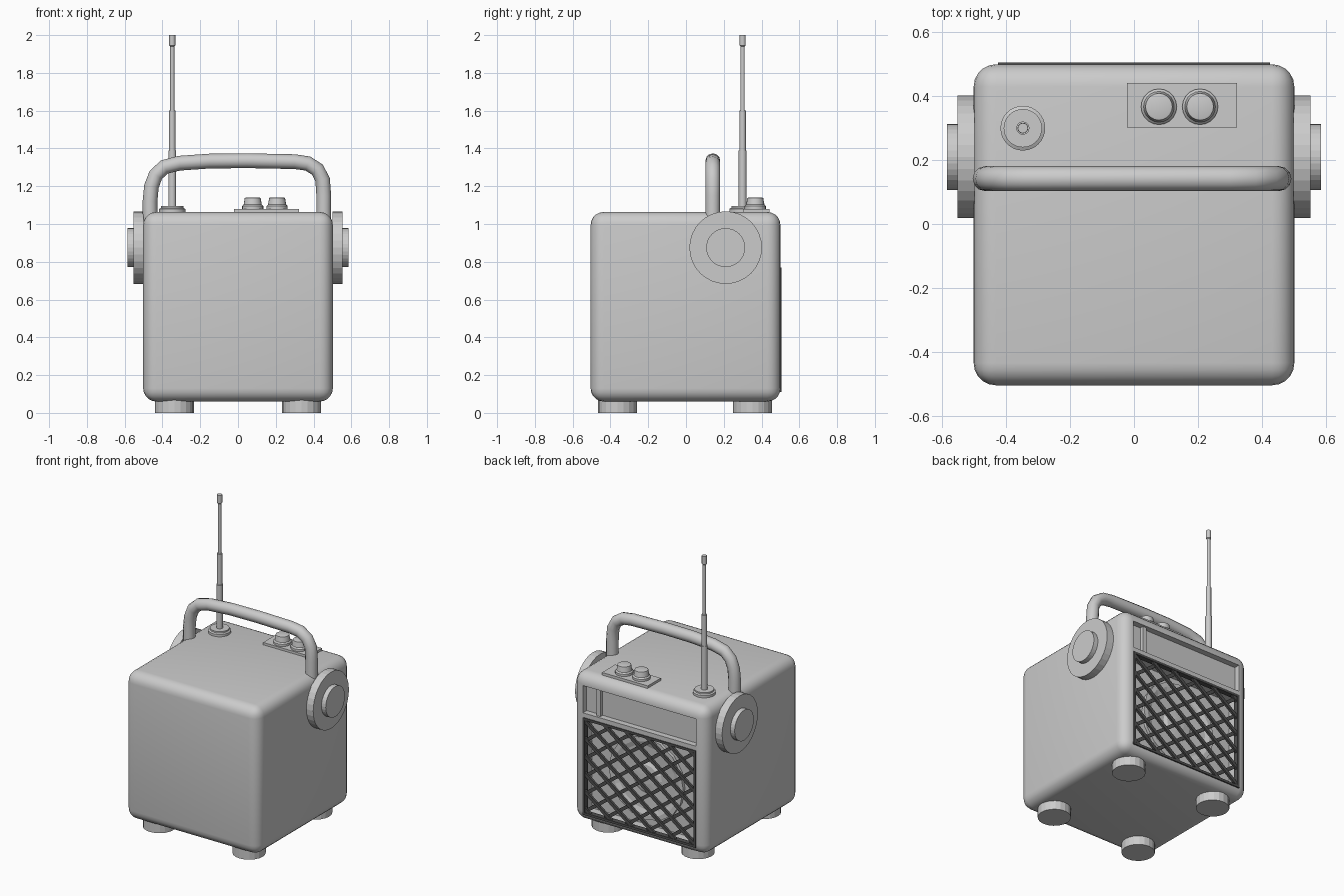
import bpy, bmesh, math
from mathutils import Vector

if "Cube" in bpy.data.objects:
    bpy.data.objects.remove(bpy.data.objects["Cube"])


def material(name, v):
    m = bpy.data.materials.new(name)
    m.diffuse_color = (v, v, v, 1)
    m.use_nodes = True
    m.node_tree.nodes["Principled BSDF"].inputs["Base Color"].default_value = m.diffuse_color
    return m


grey = material("plain_grey", .6)
dark = material("dark_grey", .08)


def finish(name, bm, smooth=None, mat=grey):
    bmesh.ops.recalc_face_normals(bm, faces=bm.faces)
    me = bpy.data.meshes.new(name)
    bm.to_mesh(me)
    bm.free()
    me.materials.append(mat)
    ob = bpy.data.objects.new(name, me)
    bpy.context.collection.objects.link(ob)
    bpy.ops.object.select_all(action='DESELECT')
    ob.select_set(True)
    bpy.context.view_layer.objects.active = ob
    if smooth:
        bpy.ops.object.shade_smooth_by_angle(angle=math.radians(smooth))
    return ob


def add_box(bm, lo, hi):
    lo, hi = Vector(lo), Vector(hi)
    vs = bmesh.ops.create_cube(bm, size=1)['verts']
    for v in vs:
        v.co = (lo + hi) / 2 + v.co * (hi - lo)


def box(name, lo, hi):
    bm = bmesh.new()
    add_box(bm, lo, hi)
    return finish(name, bm)


def lathe(name, profile, centre, axis='Z', n=24, smooth=None):
    """Closed turned shape from (radius, distance along axis) points."""
    bm = bmesh.new()
    rings = []
    for r, h in profile:
        ring = []
        for i in range(n):
            a = 2 * math.pi * i / n
            c, s = r * math.cos(a), r * math.sin(a)
            p = {'X': (h, c, s), 'Y': (c, h, s), 'Z': (c, s, h)}[axis]
            ring.append(bm.verts.new(Vector(p) + Vector(centre)))
        rings.append(ring)
    for a, b in zip(rings, rings[1:]):
        for i in range(n):
            j = (i + 1) % n
            bm.faces.new((a[i], a[j], b[j], b[i]))
    bm.faces.new(rings[0])
    bm.faces.new(rings[-1])
    return finish(name, bm, smooth)


# rounded case with two recesses in the back
bm = bmesh.new()
add_box(bm, (-.502, -.505, .06), (.502, .5, 1.064))
bmesh.ops.bevel(bm, geom=bm.edges[:], offset=.07, segments=5, profile=.5, affect='EDGES')
case = finish("case", bm)
cuts = [box("grille_cutter", (-.42, .41, .12), (.42, .6, .76)),
        box("dial_cutter", (-.425, .46, .80), (.425, .6, .985))]
for c in cuts:
    c.hide_render = True
    m = case.modifiers.new("recess", 'BOOLEAN')
    m.object, m.operation, m.solver = c, 'DIFFERENCE', 'EXACT'
bpy.ops.object.select_all(action='DESELECT')
case.select_set(True)
bpy.context.view_layer.objects.active = case
for m in list(case.modifiers):
    bpy.ops.object.modifier_apply(modifier=m.name)
for c in cuts:
    bpy.data.objects.remove(c)
bpy.ops.object.shade_smooth_by_angle(angle=math.radians(35))

# dial needle
box("dial_needle", (.305, .455, .80), (.335, .485, .985))

# speaker behind the grille
lathe("speaker", [(.28, .40), (.28, .43), (.25, .43), (.22, .42), (.11, .415), (.09, .425), (.04, .43)],
      (0, 0, 0), 'Y', 16).location = (0, 0, .44)

# grille rim
bm = bmesh.new()
X, Z0, Z1, W = .425, .11, .77, .016
for s in (-1, 1):
    a, b = sorted((s * X, s * (X - W)))
    add_box(bm, (a, .47, Z0), (b, .505, Z1))
add_box(bm, (-X, .47, Z0), (X, .505, Z0 + W))
add_box(bm, (-X, .47, Z1 - W), (X, .505, Z1))
finish("grille_rim", bm, mat=dark)

# crossed diagonal grille bars, clipped to the opening
bm = bmesh.new()
CZ, HX, HZ, SLOPE = .44, .415, .32, .75
for d in (-1, 1):
    y0, y1 = (.478, .492) if d < 0 else (.486, .502)
    for k in range(-6, 7):
        x0 = k * .16
        # bar centreline: x = x0 + d * t, z = CZ + SLOPE * t
        ends = sorted((d * (-HX - x0), d * (HX - x0)))
        t0, t1 = max(-HZ / SLOPE, ends[0]), min(HZ / SLOPE, ends[1])
        if t1 - t0 < .03:
            continue
        side = Vector((SLOPE, 0, -d)).normalized() * .011
        vs = []
        for t in (t0, t1):
            p = Vector((x0 + d * t, 0, CZ + SLOPE * t))
            for s, y in ((-1, y0), (1, y0), (1, y1), (-1, y1)):
                vs.append(bm.verts.new(p + side * s + Vector((0, y, 0))))
        for i in range(4):
            j = (i + 1) % 4
            bm.faces.new((vs[i], vs[j], vs[4 + j], vs[4 + i]))
        bm.faces.new(vs[:4])
        bm.faces.new(vs[4:])
finish("grille_bars", bm, mat=dark)

# side discs with hubs
for s, side in ((-1, "left"), (1, "right")):
    lathe(side + "_disc", [(.192, s * .5), (.192, s * .553)], (0, .21, .875), 'X', 32)
    lathe(side + "_hub", [(.103, s * .54), (.103, s * .585)], (0, .21, .875), 'X', 32)

# carrying handle
path = [(-.465, 1.0), (-.466, 1.12), (-.458, 1.2), (-.435, 1.26), (-.39, 1.302), (-.31, 1.322),
        (-.15, 1.333), (.05, 1.335), (.3, 1.33), (.37, 1.32), (.42, 1.288), (.448, 1.235),
        (.454, 1.15), (.454, 1.0)]
bm = bmesh.new()
rings = []
for i, (x, z) in enumerate(path):
    a, b = path[max(i - 1, 0)], path[min(i + 1, len(path) - 1)]
    t = Vector((b[0] - a[0], 0, b[1] - a[1])).normalized()
    nrm = Vector((-t.z, 0, t.x))
    rings.append([bm.verts.new(Vector((x, .142, z)) + .039 * (math.cos(q) * nrm + math.sin(q) * Vector((0, 1, 0))))
                  for q in [2 * math.pi * k / 12 for k in range(12)]])
for a, b in zip(rings, rings[1:]):
    for i in range(12):
        j = (i + 1) % 12
        bm.faces.new((a[i], a[j], b[j], b[i]))
bm.faces.new(rings[0])
bm.faces.new(rings[-1])
finish("handle", bm, 40)

# telescopic antenna
lathe("antenna_base", [(.07, 1.05), (.07, 1.08), (.06, 1.085), (.06, 1.095)], (-.348, .3, 0), 'Z', 32, 30)
lathe("antenna", [(.021, 1.08), (.021, 1.39), (.017, 1.39), (.017, 1.6), (.011, 1.6), (.011, 1.94),
                  (.016, 1.945), (.016, 2.0)], (-.348, .3, 0), 'Z', 12, 40)

# knob plate and knobs
box("knob_plate", (-.022, .302, 1.05), (.322, .442, 1.08))
for i, x in enumerate((.078, .207)):
    lathe(f"knob_{i + 1}", [(.056, 1.075), (.056, 1.095), (.048, 1.103), (.042, 1.138), (.036, 1.14)],
          (x, .367, 0), 'Z', 20, 30)

# feet
for x in (-.337, .337):
    for y in (-.362, .352):
        lathe("foot", [(.103, 0), (.103, .08)], (x, y, 0), 'Z', 20)
